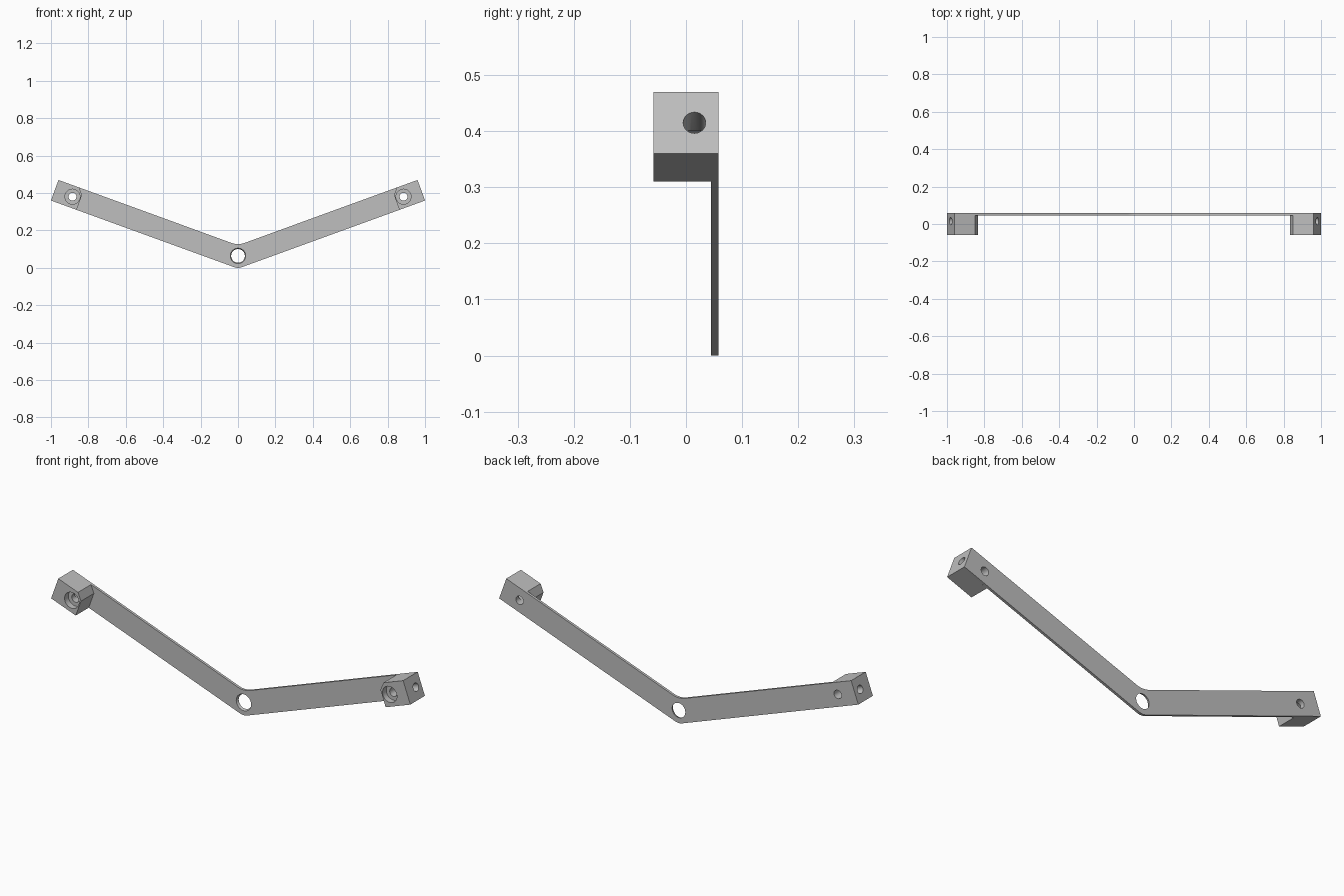
import bpy, bmesh, math
from mathutils import Vector, Matrix

cube = bpy.data.objects.get("Cube")
if cube:
    bpy.data.objects.remove(cube, do_unlink=True)

TILT = math.radians(20)          # upward slope of each arm
WIDTH = 0.117                    # arm width
FRONT, PLATE, BACK = -0.058, 0.045, 0.058
TIP = Vector((1.0, 0.36))        # lower outer corner of the left arm
INWARD = Vector((-math.cos(TILT), -math.sin(TILT)))
ACROSS = Vector((-math.sin(TILT), math.cos(TILT)))

grey = bpy.data.materials.new("mid_grey")
grey.use_nodes = True
grey.diffuse_color = (0.52, 0.52, 0.52, 1)
grey.node_tree.nodes["Principled BSDF"].inputs["Base Color"].default_value = grey.diffuse_color


def arm_point(u, v):
    """Point at u along the arm from its tip and v across it."""
    return TIP + INWARD * u + ACROSS * v


def finish(name, bm):
    bmesh.ops.recalc_face_normals(bm, faces=bm.faces)
    mesh = bpy.data.meshes.new(name)
    bm.to_mesh(mesh)
    bm.free()
    mesh.materials.append(grey)
    obj = bpy.data.objects.new(name, mesh)
    bpy.context.collection.objects.link(obj)
    return obj


def prism(name, outline, y0, y1):
    bm = bmesh.new()
    face = bm.faces.new([bm.verts.new((x, y0, z)) for x, z in outline])
    grown = bmesh.ops.extrude_face_region(bm, geom=[face])["geom"]
    moved = [g for g in grown if isinstance(g, bmesh.types.BMVert)]
    bmesh.ops.translate(bm, verts=moved, vec=(0, y1 - y0, 0))
    return finish(name, bm)


def drill(start, end, r1, r2=None):
    """Round cutter running from start to end."""
    start, end = Vector(start), Vector(end)
    axis = end - start
    turn = axis.to_track_quat('Z', 'Y').to_matrix().to_4x4()
    bm = bmesh.new()
    bmesh.ops.create_cone(bm, cap_ends=True, segments=48, radius1=r1,
                          radius2=r1 if r2 is None else r2, depth=axis.length,
                          matrix=Matrix.Translation((start + end) / 2) @ turn)
    cutter = finish("drill_cutter", bm)
    cutter.hide_render = True
    return cutter


def activate(obj):
    bpy.ops.object.select_all(action='DESELECT')
    obj.select_set(True)
    bpy.context.view_layer.objects.active = obj


def cut(obj, cutter):
    mod = obj.modifiers.new("hole", 'BOOLEAN')
    mod.operation, mod.solver, mod.object = 'DIFFERENCE', 'EXACT', cutter
    activate(obj)
    bpy.ops.object.modifier_apply(modifier=mod.name)
    bpy.data.objects.remove(cutter, do_unlink=True)


def bend(radius, centre_z, side):
    """Rounded elbow running from -x to +x, below (-1) or above (+1)."""
    angles = [TILT * (i / 8 - 1) for i in range(17)]
    return [(radius * math.sin(a), centre_z - radius * math.cos(a)) for a in angles]


# Bent back plate with rounded elbow
low_r, high_r = WIDTH / 2, 0.1
apex = arm_point(0, WIDTH)
high_z = apex.y - apex.x * math.tan(TILT) + high_r / math.cos(TILT)
low_corner, high_corner = arm_point(0, 0), arm_point(0, WIDTH)
outline = bend(low_r, low_r, -1) + [tuple(low_corner), tuple(high_corner)]
outline += bend(high_r, high_z, 1)[::-1]
outline += [(-high_corner.x, high_corner.y), (-low_corner.x, low_corner.y)]
bent_plate = prism("bent_plate", outline, PLATE, BACK)

# Countersunk pivot hole in the elbow
cut(bent_plate, drill((0, PLATE - 0.01, 0.064), (0, BACK + 0.01, 0.064), 0.045, 0.033))

# Left end block with one chamfered corner
block_outline = [arm_point(u, v) for u, v in
                 ((0, 0), (0.146, 0), (0.146, 0.085), (0.117, WIDTH), (0, WIDTH))]
end_block = prism("left_end_block", block_outline, FRONT, PLATE)

# Screw holes through plate and blocks
hole = arm_point(0.101, WIDTH / 2)
for side in (1, -1):
    cut(bent_plate, drill((side * hole.x, PLATE - 0.02, hole.y),
                          (side * hole.x, BACK + 0.02, hole.y), 0.021))
cut(end_block, drill((hole.x, FRONT - 0.02, hole.y), (hole.x, PLATE + 0.02, hole.y), 0.021))
cut(end_block, drill((hole.x, FRONT - 0.02, hole.y), (hole.x, FRONT + 0.03, hole.y), 0.04))

# Cross hole from the end face into the screw hole
outside = arm_point(-0.02, WIDTH / 2)
cut(end_block, drill((outside.x, 0.015, outside.y), (hole.x, 0.015, hole.y), 0.02))

# Mirrored right end block
right_block = end_block.copy()
right_block.data = end_block.data.copy()
right_block.name = "right_end_block"
bpy.context.collection.objects.link(right_block)
right_block.data.transform(Matrix.Scale(-1, 4, (1, 0, 0)))
right_block.data.flip_normals()

for obj in (bent_plate, end_block, right_block):
    activate(obj)
    bpy.ops.object.shade_smooth_by_angle(angle=math.radians(30))
